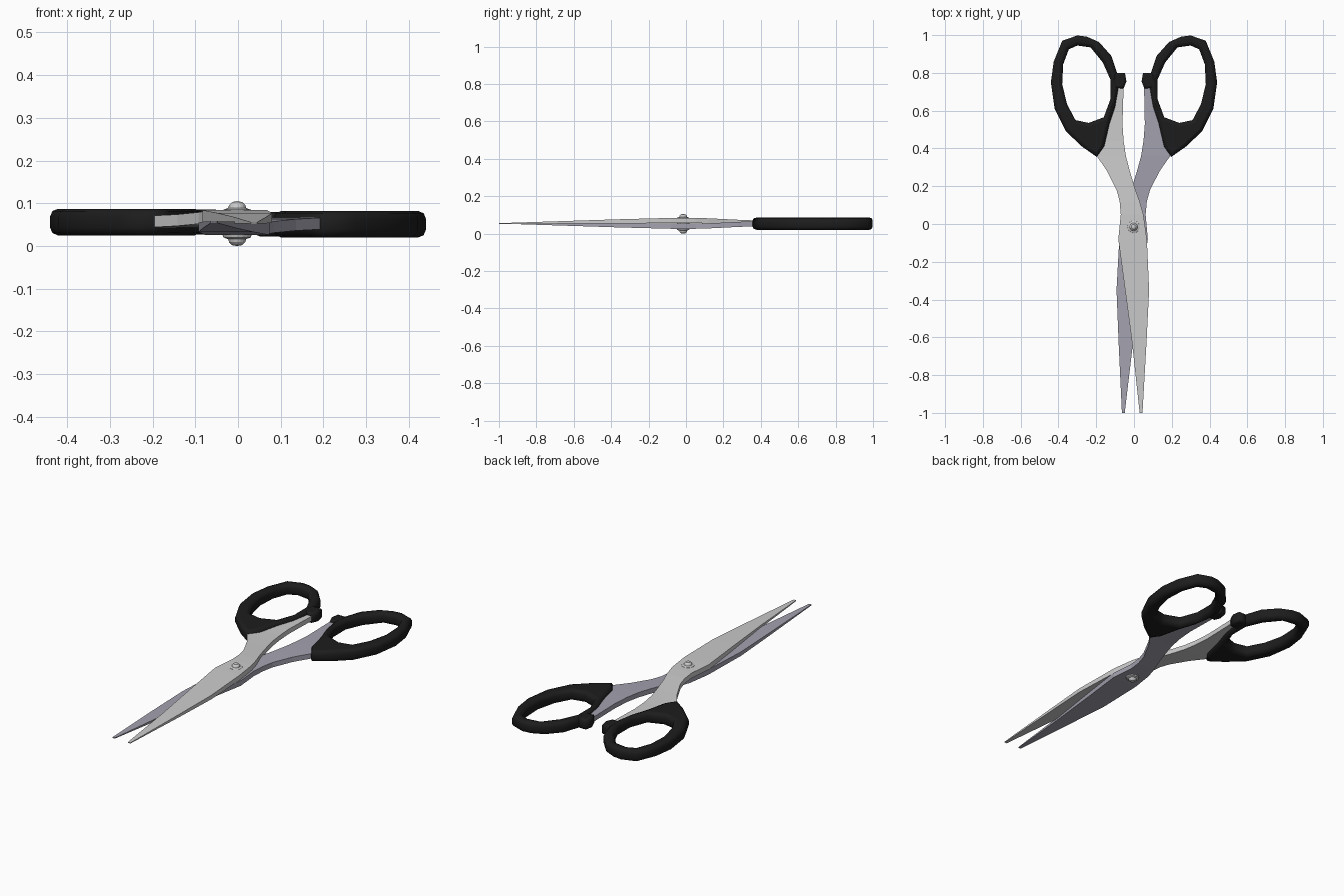
import bpy, bmesh, math
from mathutils import Vector

if "Cube" in bpy.data.objects:
    bpy.data.objects.remove(bpy.data.objects["Cube"])


def material(name, rgb):
    m = bpy.data.materials.new(name)
    m.diffuse_color = (*rgb, 1)
    m.use_nodes = True
    m.node_tree.nodes["Principled BSDF"].inputs["Base Color"].default_value = m.diffuse_color
    return m


BLACK = material("black_plastic", (0.012, 0.012, 0.012))
DARK = material("dark_steel", (0.37, 0.36, 0.43))

# Blade stations: y, left x, right x, bottom z, top z
STATIONS = [
    (-1.00, 0.030, 0.045, 0.052, 0.056),
    (-0.63, -0.010, 0.066, 0.053, 0.068),
    (-0.35, -0.047, 0.080, 0.055, 0.077),
    (-0.08, -0.083, 0.068, 0.056, 0.084),
    (0.05, -0.070, 0.050, 0.056, 0.084),
    (0.12, -0.076, 0.030, 0.055, 0.082),
    (0.18, -0.092, 0.008, 0.052, 0.079),
    (0.28, -0.142, -0.022, 0.047, 0.074),
    (0.36, -0.197, -0.043, 0.044, 0.071),
    (0.44, -0.190, -0.055, 0.043, 0.069),
    (0.53, -0.140, -0.061, 0.043, 0.069),
    (0.76, -0.095, -0.054, 0.043, 0.069),
]

# Handle outlines in plan
OUTER = [(-0.30, 0.998), (-0.38, 0.97), (-0.425, 0.86), (-0.44, 0.75),
         (-0.42, 0.61), (-0.36, 0.49), (-0.275, 0.41), (-0.197, 0.355),
         (-0.158, 0.41), (-0.13, 0.53), (-0.10, 0.62), (-0.083, 0.72),
         (-0.09, 0.80), (-0.12, 0.89), (-0.185, 0.963), (-0.25, 0.992)]
HOLE = [(-0.30, 0.945), (-0.23, 0.935), (-0.165, 0.855), (-0.125, 0.765),
        (-0.125, 0.66), (-0.16, 0.565), (-0.24, 0.535), (-0.31, 0.55),
        (-0.355, 0.635), (-0.38, 0.74), (-0.375, 0.845), (-0.345, 0.925)]
NUB = [(-0.11, 0.72), (-0.055, 0.718), (-0.04, 0.755), (-0.048, 0.80),
       (-0.11, 0.80)]


def blade(name, flipped):
    bm = bmesh.new()
    rings = []
    for y, xl, xr, zb, zt in STATIONS:
        pts = [(xl, zb), (xr, zb), (xr, zt), (xl, zt)]
        if flipped:
            pts = [(-x + 0.01 * (y - 0.9), 0.11 - z) for x, z in pts]
        rings.append([bm.verts.new((x, y, z)) for x, z in pts])
    for a, b in zip(rings, rings[1:]):
        for i in range(4):
            j = (i + 1) % 4
            bm.faces.new((a[i], a[j], b[j], b[i]))
    bm.faces.new(rings[0])
    bm.faces.new(rings[-1])
    bmesh.ops.recalc_face_normals(bm, faces=bm.faces)
    return finish(bm, name)


def finish(bm, name):
    me = bpy.data.meshes.new(name)
    bm.to_mesh(me)
    bm.free()
    ob = bpy.data.objects.new(name, me)
    bpy.context.collection.objects.link(ob)
    return ob


def rounded_plate(name, outlines, side, z, half, bevel):
    """Filled flat curve, extruded with rounded rims, turned into a mesh."""
    cu = bpy.data.curves.new(name, 'CURVE')
    cu.dimensions = '2D'
    cu.fill_mode = 'BOTH'
    cu.extrude = half - bevel
    cu.bevel_depth = bevel
    cu.bevel_resolution = 1
    cu.offset = -bevel
    for pts in outlines:
        sp = cu.splines.new('POLY')
        sp.points.add(len(pts) - 1)
        for p, (x, y) in zip(sp.points, pts):
            p.co = (side * x, y, 0, 1)
        sp.use_cyclic_u = True
    ob = bpy.data.objects.new(name, cu)
    bpy.context.collection.objects.link(ob)
    ob.location.z = z
    bpy.ops.object.select_all(action='DESELECT')
    ob.select_set(True)
    bpy.context.view_layer.objects.active = ob
    bpy.ops.object.convert(target='MESH')
    ob = bpy.context.view_layer.objects.active
    ob.data.materials.clear()
    ob.data.materials.append(BLACK)
    return ob


# Two crossing blades
blade("upper_blade", False)
blade("lower_blade", True).data.materials.append(DARK)

# Finger rings with their stop nubs
for label, side, z in (("left", 1, 0.056), ("right", -1, 0.051)):
    rounded_plate(label + "_handle", [OUTER, HOLE], side, z, 0.031, 0.018)
    rounded_plate(label + "_stop_nub", [NUB], side, z, 0.029, 0.012)

# Pivot rivet, turned from a half profile
half = [(0, 0.0), (0.012, 0.002), (0.019, 0.009), (0.021, 0.016), (0.032, 0.020), (0.034, 0.026)]
profile = half + [(r, 0.105 - z) for r, z in reversed(half)]
bm = bmesh.new()
vs = [bm.verts.new((r, 0, z)) for r, z in profile]
es = [bm.edges.new(p) for p in zip(vs, vs[1:])]
bmesh.ops.spin(bm, geom=vs + es, cent=(0, 0, 0), axis=(0, 0, 1),
               angle=math.tau, steps=16, use_merge=True)
bmesh.ops.remove_doubles(bm, verts=bm.verts, dist=1e-5)
bmesh.ops.recalc_face_normals(bm, faces=bm.faces)
rivet = finish(bm, "pivot_rivet")
rivet.location = (-0.002, -0.015, 0)
